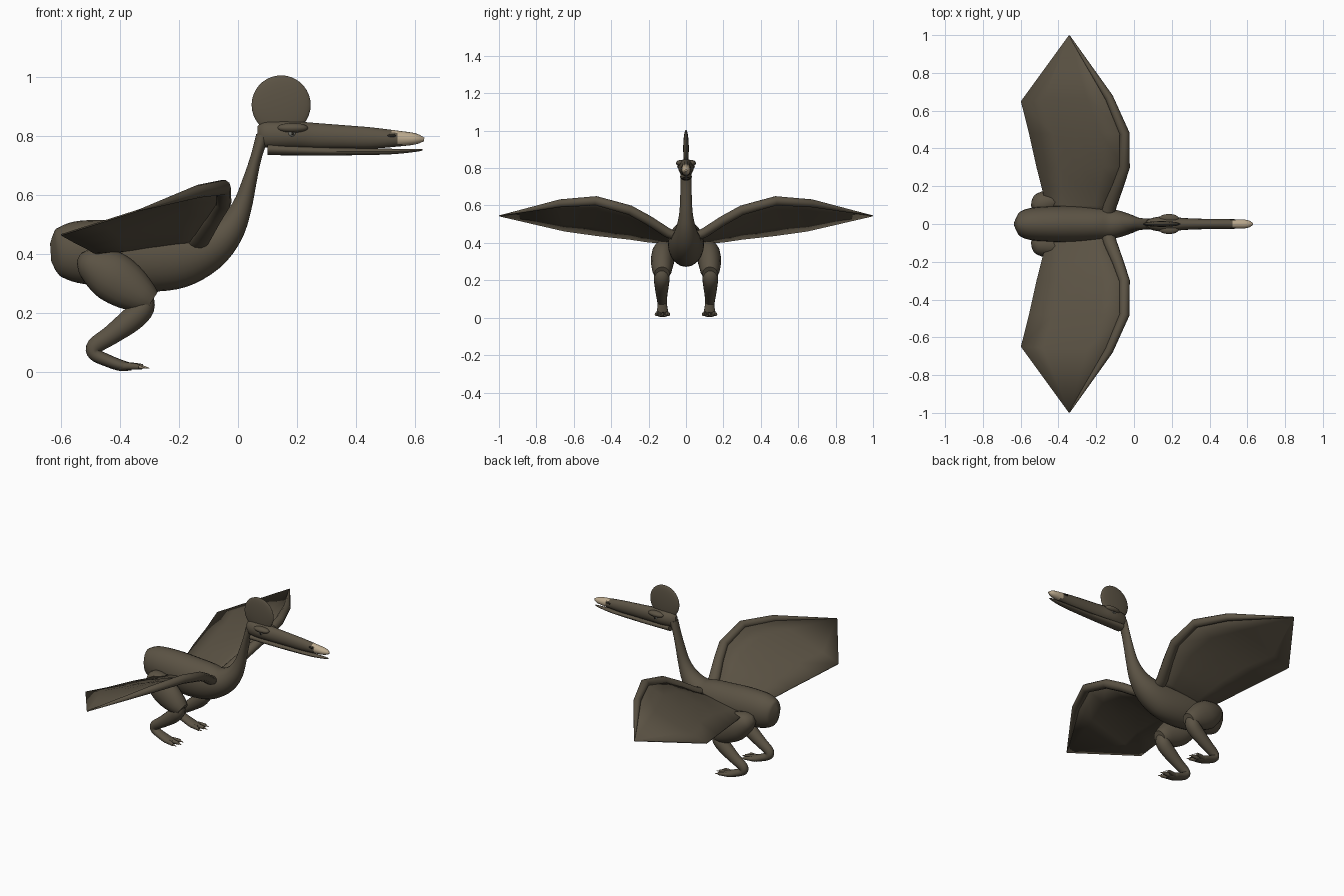
import bpy, bmesh, math
from mathutils import Vector

cube = bpy.data.objects.get("Cube")
if cube:
    bpy.data.objects.remove(cube, do_unlink=True)


def material(name, rgb):
    m = bpy.data.materials.new(name)
    m.use_nodes = True
    m.diffuse_color = (*rgb, 1)
    m.node_tree.nodes["Principled BSDF"].inputs["Base Color"].default_value = (*rgb, 1)
    return m


HIDE = material("brown hide", (0.105, 0.086, 0.058))
HORN = material("pale horn", (0.50, 0.40, 0.27))
EYE = material("grey eye", (0.16, 0.16, 0.14))
DARK = material("dark hollow", (0.02, 0.017, 0.012))


def finish(name, bm, mat, angle=40):
    bmesh.ops.recalc_face_normals(bm, faces=bm.faces)
    mesh = bpy.data.meshes.new(name)
    bm.to_mesh(mesh)
    bm.free()
    ob = bpy.data.objects.new(name, mesh)
    bpy.context.collection.objects.link(ob)
    mesh.materials.append(mat)
    bpy.ops.object.select_all(action="DESELECT")
    ob.select_set(True)
    bpy.context.view_layer.objects.active = ob
    bpy.ops.object.shade_smooth_by_angle(angle=math.radians(angle))
    return ob


def spline(rows, steps):
    """Catmull-Rom through rows of (x, y, z, width, height)."""
    rows = [Vector(r) for r in rows]
    out = []
    for i in range(len(rows) - 1):
        a, b, c, d = (rows[max(i - 1, 0)], rows[i], rows[i + 1],
                      rows[min(i + 2, len(rows) - 1)])
        for k in range(steps):
            t = k / steps
            out.append(b + (c - a) * t / 2 + (a * 2 - b * 5 + c * 4 - d) * t * t / 2
                       + (b * 3 - a - c * 3 + d) * t ** 3 / 2)
    return out + [rows[-1]]


def loft(name, rows, mat=HIDE, steps=4, sides=16, ref=(0, 1, 0), angle=40):
    """Tube of elliptical rings square to its path; width lies along ref."""
    pts = spline(rows, steps)
    centres = [Vector(p[:3]) for p in pts]
    ref = Vector(ref)
    bm = bmesh.new()
    rings = []
    for i, p in enumerate(pts):
        t = (centres[min(i + 1, len(pts) - 1)] - centres[max(i - 1, 0)]).normalized()
        side = (ref - t * t.dot(ref)).normalized()
        up = t.cross(side)
        w, h = max(p[3], 0.001), max(p[4], 0.001)
        ring = []
        for k in range(sides):
            a = math.tau * k / sides
            ring.append(bm.verts.new(centres[i] + side * w * math.cos(a) + up * h * math.sin(a)))
        rings.append(ring)
    for r, q in zip(rings, rings[1:]):
        for k in range(sides):
            n = (k + 1) % sides
            bm.faces.new((r[k], r[n], q[n], q[k]))
    bm.faces.new(rings[0])
    bm.faces.new(rings[-1])
    return finish(name, bm, mat, angle)


def ellipsoid(name, centre, size, mat, segments=24):
    bm = bmesh.new()
    bmesh.ops.create_uvsphere(bm, u_segments=segments, v_segments=segments // 2, radius=1)
    bmesh.ops.scale(bm, vec=size, verts=bm.verts)
    bmesh.ops.translate(bm, vec=centre, verts=bm.verts)
    return finish(name, bm, mat)


def central(rows):
    return [(x, 0, z, w, h) for x, z, w, h in rows]


# Body and neck in one sweep
loft("body_and_neck", central([
    (-0.634, 0.405, 0.008, 0.03), (-0.618, 0.406, 0.045, 0.068), (-0.598, 0.407, 0.068, 0.086),
    (-0.54, 0.407, 0.086, 0.105), (-0.42, 0.40, 0.095, 0.115), (-0.30, 0.39, 0.096, 0.118),
    (-0.19, 0.395, 0.089, 0.108), (-0.10, 0.42, 0.076, 0.078), (-0.03, 0.48, 0.053, 0.053),
    (0.013, 0.56, 0.036, 0.034), (0.040, 0.65, 0.031, 0.024), (0.062, 0.73, 0.029, 0.019),
    (0.083, 0.80, 0.028, 0.022)]), sides=24)

# Skull tapering into the upper beak, with a pale tip
head = loft("head_and_upper_beak", central([
    (0.065, 0.805, 0.012, 0.028), (0.09, 0.804, 0.03, 0.043), (0.15, 0.803, 0.041, 0.047),
    (0.20, 0.802, 0.04, 0.046), (0.26, 0.799, 0.032, 0.044), (0.35, 0.796, 0.028, 0.04),
    (0.45, 0.792, 0.026, 0.036), (0.54, 0.79, 0.025, 0.027), (0.60, 0.789, 0.021, 0.019),
    (0.63, 0.787, 0.005, 0.006)]))
head.data.materials.append(HORN)
for f in head.data.polygons:
    f.material_index = int(f.center.x + (f.center.z - 0.79) * 0.5 > 0.54)

loft("lower_beak", central([
    (0.10, 0.754, 0.032, 0.02), (0.30, 0.747, 0.026, 0.014), (0.50, 0.746, 0.02, 0.01),
    (0.60, 0.75, 0.01, 0.005), (0.624, 0.752, 0.003, 0.002)]))

# Thin round crest
ellipsoid("head_crest", (0.146, 0, 0.904), (0.1, 0.015, 0.1), HIDE, 36)

for s, label in ((1, "left"), (-1, "right")):
    def sided(rows):
        return [(x, s * y, z, w, h) for x, y, z, w, h in rows]

    # Brow, eye and nostril
    ellipsoid(label + "_brow", (0.185, s * 0.03, 0.826), (0.052, 0.023, 0.017), HIDE)
    ellipsoid(label + "_eye", (0.182, s * 0.036, 0.807), (0.014, 0.009, 0.011), EYE, 16)
    ellipsoid(label + "_pupil", (0.185, s * 0.0435, 0.807), (0.005, 0.004, 0.005), DARK, 12)
    ellipsoid(label + "_nostril", (0.52, s * 0.022, 0.80), (0.016, 0.005, 0.006), DARK, 12)

    # Wing arm along the leading edge
    arm = [(-0.14, 0.05, 0.435, 0.035, 0.025), (-0.125, 0.1, 0.455, 0.035, 0.027),
           (-0.085, 0.2, 0.52, 0.03, 0.027), (-0.05, 0.3, 0.575, 0.028, 0.027),
           (-0.05, 0.48, 0.625, 0.026, 0.026), (-0.132, 0.67, 0.612, 0.022, 0.022),
           (-0.343, 0.998, 0.545, 0.003, 0.002)]
    loft(label + "_wing_arm", sided(arm), steps=1, sides=10, ref=(1, 0, 0), angle=50)

    # Membrane stretched from the arm to the trailing edge
    trail = [(-0.45, 0.05, 0.395), (-0.465, 0.1, 0.398), (-0.49, 0.2, 0.405),
             (-0.515, 0.3, 0.42), (-0.555, 0.48, 0.44), (-0.598, 0.65, 0.464),
             (-0.346, 0.996, 0.544)]
    bm = bmesh.new()
    grid = []
    for a, b in zip(arm, trail):
        a, b = Vector(a[:3]), Vector(b)
        points = [a.lerp(b, k / 4) for k in range(5)]
        grid.append([bm.verts.new((p.x, s * p.y, p.z)) for p in points])
    for r, q in zip(grid, grid[1:]):
        for k in range(4):
            bm.faces.new((r[k], r[k + 1], q[k + 1], q[k]))
    wing = finish(label + "_wing_membrane", bm, HIDE)
    mod = wing.modifiers.new("thickness", "SOLIDIFY")
    mod.thickness = 0.006
    mod.offset = 0

    # Thigh, shin and foot
    loft(label + "_thigh", sided([
        (-0.535, 0.09, 0.385, 0.02, 0.02), (-0.505, 0.10, 0.37, 0.058, 0.055),
        (-0.44, 0.12, 0.333, 0.064, 0.083), (-0.38, 0.127, 0.293, 0.06, 0.08),
        (-0.325, 0.128, 0.256, 0.052, 0.06), (-0.294, 0.128, 0.236, 0.04, 0.042)]))
    loft(label + "_shin_and_foot", sided([
        (-0.315, 0.13, 0.27, 0.03, 0.025), (-0.32, 0.13, 0.22, 0.042, 0.038),
        (-0.36, 0.13, 0.178, 0.039, 0.041), (-0.43, 0.13, 0.125, 0.031, 0.033),
        (-0.484, 0.128, 0.088, 0.026, 0.028), (-0.484, 0.126, 0.06, 0.026, 0.023),
        (-0.44, 0.126, 0.038, 0.03, 0.021), (-0.395, 0.126, 0.022, 0.034, 0.019),
        (-0.36, 0.126, 0.018, 0.026, 0.012)]))

    # Three splayed toes with pale claws
    for n, spread in (("inner", -1), ("middle", 0), ("outer", 1)):
        y, tip = 0.126 + spread * 0.018, 0.126 + spread * 0.034
        x = -0.322 - abs(spread) * 0.012
        loft(f"{label}_{n}_toe", sided([
            (-0.40, y, 0.02, 0.013, 0.013), (x - 0.03, (y + tip) / 2, 0.02, 0.011, 0.012),
            (x, tip, 0.018, 0.008, 0.009)]), sides=10)
        loft(f"{label}_{n}_claw", sided([
            (x - 0.008, tip, 0.019, 0.006, 0.007), (x + 0.022, tip, 0.013, 0.001, 0.001)]),
            mat=HORN, steps=2, sides=8)
